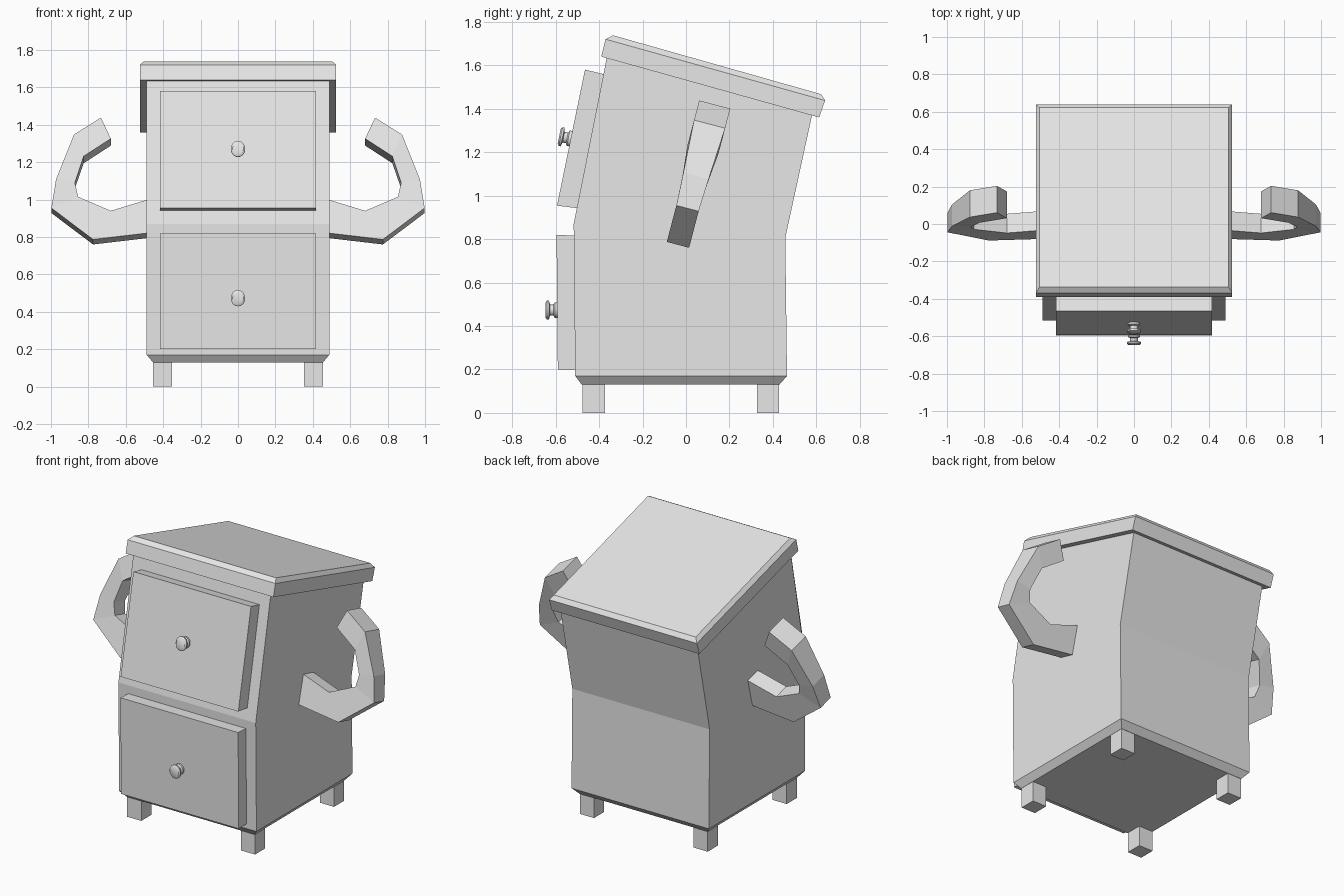
import bpy, bmesh, math
from mathutils import Matrix, Vector

cube = bpy.data.objects.get("Cube")
if cube:
    bpy.data.objects.remove(cube, do_unlink=True)

grey = bpy.data.materials.new("plain_grey")
grey.use_nodes = True
grey.diffuse_color = (0.8, 0.8, 0.8, 1)
grey.node_tree.nodes["Principled BSDF"].inputs["Base Color"].default_value = (0.8, 0.8, 0.8, 1)


def loft(name, rings, smooth=None, close=True):
    """Skin a list of equal-length point rings and cap both ends."""
    bm = bmesh.new()
    loops = [[bm.verts.new(p) for p in ring] for ring in rings]
    n = len(loops[0])
    for a, b in zip(loops, loops[1:]):
        for i in range(n):
            j = (i + 1) % n
            bm.faces.new((a[i], a[j], b[j], b[i]))
    bm.faces.new(loops[0])
    bm.faces.new(loops[-1])
    bmesh.ops.recalc_face_normals(bm, faces=bm.faces)
    mesh = bpy.data.meshes.new(name)
    bm.to_mesh(mesh)
    bm.free()
    mesh.materials.append(grey)
    obj = bpy.data.objects.new(name, mesh)
    bpy.context.collection.objects.link(obj)
    if smooth:
        bpy.ops.object.select_all(action='DESELECT')
        obj.select_set(True)
        bpy.context.view_layer.objects.active = obj
        bpy.ops.object.shade_smooth_by_angle(angle=math.radians(smooth))
    return obj


def rect(half, p, q):
    """Rectangle spanning -half..half in x between two (y, z) points."""
    return [(-half, *p), (half, *p), (half, *q), (-half, *q)]


# Cabinet body: bevelled base, upright lower half, upper half leaning back
loft("cabinet_body", [
    rect(0.455, (-0.48, 0.13), (0.43, 0.13)),
    rect(0.488, (-0.51, 0.17), (0.465, 0.17)),
    rect(0.488, (-0.517, 0.87), (0.457, 0.806)),
    rect(0.488, (-0.365, 1.634), (0.58, 1.37))])

# Sloping lid with a bevelled top edge
loft("lid", [
    rect(0.525, (-0.39, 1.64), (0.613, 1.36)),
    rect(0.525, (-0.37, 1.72), (0.64, 1.438)),
    rect(0.505, (-0.336, 1.738), (0.622, 1.467))])

# Drawer fronts
loft("lower_drawer", [
    rect(0.418, (-0.5, 0.2), (-0.5, 0.815)),
    rect(0.418, (-0.59, 0.2), (-0.596, 0.82))])
loft("upper_drawer", [
    rect(0.418, (-0.49, 0.941), (-0.36, 1.555)),
    rect(0.418, (-0.594, 0.954), (-0.465, 1.58))])

# Turned knobs
KNOB = [(-0.01, 0.036), (0.012, 0.036), (0.018, 0.025), (0.034, 0.025),
        (0.039, 0.044), (0.048, 0.044), (0.055, 0.033)]


def knob(name, y, z, tilt):
    turn = Matrix.Translation((0, y, z)) @ Matrix.Rotation(-tilt, 4, 'X')
    rings = []
    for d, r in KNOB:
        angles = [math.tau * i / 16 for i in range(16)]
        rings.append([turn @ Vector((0.88 * r * math.cos(a), -d, r * math.sin(a)))
                      for a in angles])
    loft(name, rings, smooth=35)


knob("lower_knob", -0.592, 0.473, 0)
knob("upper_knob", -0.53, 1.262, math.radians(11.6))

# Four square legs
for side, sx in (("right", -1), ("left", 1)):
    for end, y in (("front", -0.425), ("back", 0.377)):
        x = sx * 0.404
        loft(f"{end}_{side}_leg", [
            [(x + a * 0.05, y + b * 0.051, z)
             for a, b in ((-1, -1), (1, -1), (1, 1), (-1, 1))]
            for z in (0, 0.135)])

# Curled arms: outer (x, z), inner (x, z), half thickness
ARM = [((0.45, 0.825), (0.45, 1.01), 0.053),
       ((0.775, 0.787), (0.68, 0.94), 0.053),
       ((0.998, 0.955), (0.855, 1.015), 0.053),
       ((0.973, 1.107), (0.872, 1.09), 0.06),
       ((0.877, 1.348), (0.825, 1.232), 0.074),
       ((0.733, 1.438), (0.68, 1.326), 0.074)]
LEAN = math.radians(14.7)


def arm_point(sx, x, z, w, half):
    # outline describes the front face, so step back from it along the lean
    mid_z = z - half * math.sin(LEAN)
    mid_y = -0.037 + (mid_z - 0.774) * math.tan(LEAN)
    return (sx * x, mid_y + w * math.cos(LEAN), mid_z - w * math.sin(LEAN))


for side, sx in (("right", -1), ("left", 1)):
    loft(f"{side}_arm", [
        [arm_point(sx, *p, w, h)
         for p, w in ((o, -h), (i, -h), (i, h), (o, h))]
        for o, i, h in ARM])
